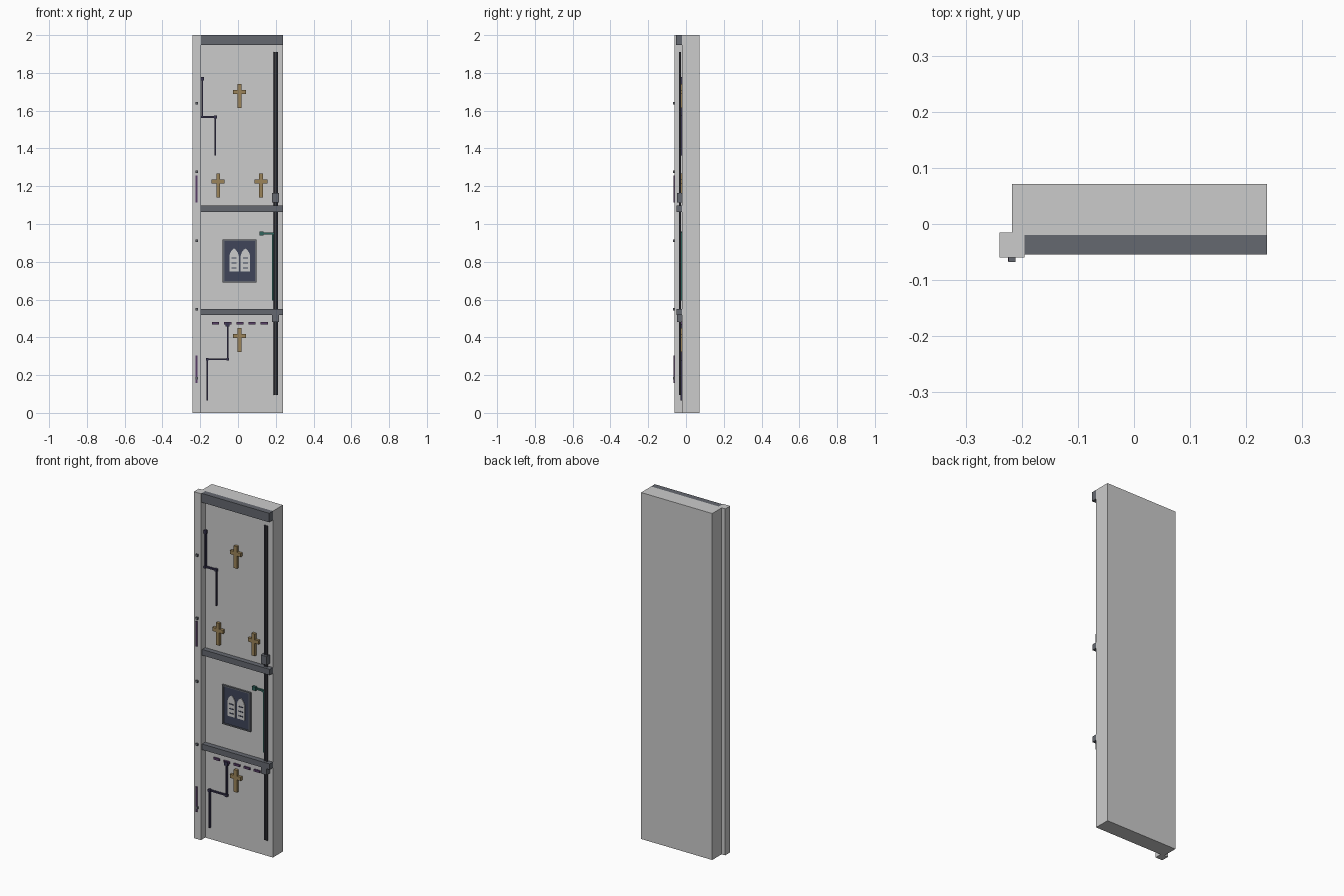
import bpy, bmesh
from mathutils import Vector

if "Cube" in bpy.data.objects:
    bpy.data.objects.remove(bpy.data.objects["Cube"])

def mat(name, r, g, b):
    m = bpy.data.materials.new(name)
    m.diffuse_color = (r, g, b, 1)
    m.use_nodes = True
    m.node_tree.nodes["Principled BSDF"].inputs["Base Color"].default_value = m.diffuse_color
    return m

SLATE = mat("slate", 0.13, 0.14, 0.16)
STEEL = mat("steel", 0.07, 0.07, 0.09)
GOLD = mat("gold", 0.33, 0.23, 0.10)
NAVY = mat("navy", 0.05, 0.06, 0.10)
PURPLE = mat("purple", 0.10, 0.05, 0.14)
INDIGO = mat("indigo", 0.04, 0.035, 0.08)
GREEN = mat("green", 0.03, 0.13, 0.11)
PALE = mat("pale", 0.55, 0.58, 0.58)
FACE = -0.02          # front surface of the main slab

def finish(name, bm, material):
    bmesh.ops.recalc_face_normals(bm, faces=bm.faces[:])
    me = bpy.data.meshes.new(name)
    bm.to_mesh(me)
    bm.free()
    if material:
        me.materials.append(material)
    ob = bpy.data.objects.new(name, me)
    bpy.context.collection.objects.link(ob)
    return ob

def box(name, x, y, z, material=None):
    """Box from (min, max) pairs."""
    bm = bmesh.new()
    bmesh.ops.create_cube(bm, size=1)
    for v in bm.verts:
        v.co = Vector([(p[0] + p[1]) / 2 + c * (p[1] - p[0]) for p, c in zip((x, y, z), v.co)])
    return finish(name, bm, material)

def cbox(name, cx, cz, w, h, y, material=None):
    return box(name, (cx - w / 2, cx + w / 2), y, (cz - h / 2, cz + h / 2), material)

def plate(name, outline, y0, y1, material):
    """Extrude an x-z outline from y0 (front) to y1 (back)."""
    bm = bmesh.new()
    f = bm.faces.new([bm.verts.new((x, y0, z)) for x, z in outline])
    ext = bmesh.ops.extrude_face_region(bm, geom=[f])
    for g in ext["geom"]:
        if isinstance(g, bmesh.types.BMVert):
            g.co.y = y1
    return finish(name, bm, material)

def conduit(name, points, width, material, nodes):
    """Right-angled flat line along x-z points with square nodes."""
    for i, (a, b) in enumerate(zip(points, points[1:])):
        w = width * (0.8 if i == 2 else 1)
        box(name + "_run", (min(a[0], b[0]) - w / 2, max(a[0], b[0]) + w / 2), (-0.03, FACE + 0.002),
            (min(a[1], b[1]) - w / 2, max(a[1], b[1]) + w / 2), material)
    for (x, z), s in zip(points, nodes):
        cbox(name + "_node", x, z, s, s, (-0.034, FACE + 0.002), material)

# Slab and edge post
box("wall_slab", (-0.217, 0.237), (FACE, 0.071), (0, 2))
box("edge_post", (-0.24, -0.195), (-0.06, -0.015), (0, 2))

# Horizontal bands
box("top_band", (-0.195, 0.237), (-0.054, FACE), (1.948, 2), SLATE)
for z0, z1 in ((1.063, 1.097), (0.518, 0.551)):
    box("middle_band", (-0.195, 0.237), (-0.049, FACE), (z0, z1), SLATE)

# Twin vertical pipes with clamps
for x in (0.194, 0.207):
    bm = bmesh.new()
    bmesh.ops.create_cone(bm, cap_ends=True, segments=8, radius1=0.005, radius2=0.005, depth=1.815)
    bmesh.ops.translate(bm, verts=bm.verts[:], vec=(x, -0.031, 1.0025))
    finish("vertical_pipe", bm, STEEL)
for z in (1.14, 0.506):
    cbox("pipe_clamp", 0.198, z, 0.038, 0.05, (-0.048, FACE), SLATE)

# Crosses
for x, top in ((0.008, 1.742), (-0.105, 1.268), (0.122, 1.268), (0.008, 0.45)):
    s, w, h = 0.01, 0.034, 0.128
    b, t = top - 0.054, top - 0.033
    plate("wall_cross", [(x - s, top - h), (x + s, top - h), (x + s, b), (x + w, b), (x + w, t), (x + s, t),
                         (x + s, top), (x - s, top), (x - s, t), (x - w, t), (x - w, b), (x - s, b)],
          -0.036, FACE, GOLD)

# Framed plaque with two arched tablets and engraved bars
cbox("plaque_panel", 0.009, 0.804, 0.17, 0.214, (-0.027, FACE), NAVY)
for side in (-1, 1):
    cbox("plaque_frame_side", 0.009 + side * 0.0855, 0.804, 0.009, 0.226, (-0.031, FACE), SLATE)
    cbox("plaque_frame_rail", 0.009, 0.804 + side * 0.1095, 0.162, 0.007, (-0.031, FACE), SLATE)
    c = 0.009 + side * 0.03
    arch = [(-0.025, 0.748), (0.025, 0.748), (0.025, 0.832), (0.019, 0.85), (0.009, 0.864),
            (0, 0.87), (-0.009, 0.864), (-0.019, 0.85), (-0.025, 0.832)]
    plate("tablet", [(c + x, z) for x, z in arch], -0.031, -0.026, PALE)
    for z in (0.82, 0.793, 0.767):
        cbox("tablet_bar", c, z, 0.027, 0.006, (-0.033, -0.03), NAVY)

# Stepped conduits
conduit("upper_conduit", [(-0.19, 1.77), (-0.19, 1.567), (-0.12, 1.567), (-0.12, 1.365)],
        0.009, INDIGO, (0.019, 0.012, 0.015))
conduit("lower_conduit", [(-0.055, 0.468), (-0.055, 0.284), (-0.163, 0.284), (-0.163, 0.07)],
        0.008, INDIGO, (0.022, 0.014, 0.014))
conduit("green_conduit", [(0.125, 0.95), (0.184, 0.95), (0.184, 0.6)], 0.009, GREEN, (0.022, 0.011))

# Row of dashes below the lower band
for i in range(5):
    cbox("dash_marker", -0.119 + i * 0.0645, 0.475, 0.038, 0.012, (-0.028, FACE), PURPLE)

# Post studs and light strips
for i in range(5):
    cbox("post_stud", -0.2175, 1.64 - i * 0.364, 0.013, 0.013, (-0.068, -0.058), SLATE)
for z in (1.186, 0.231):
    cbox("light_strip", -0.22, z, 0.009, 0.144, (-0.067, -0.058), PURPLE)
